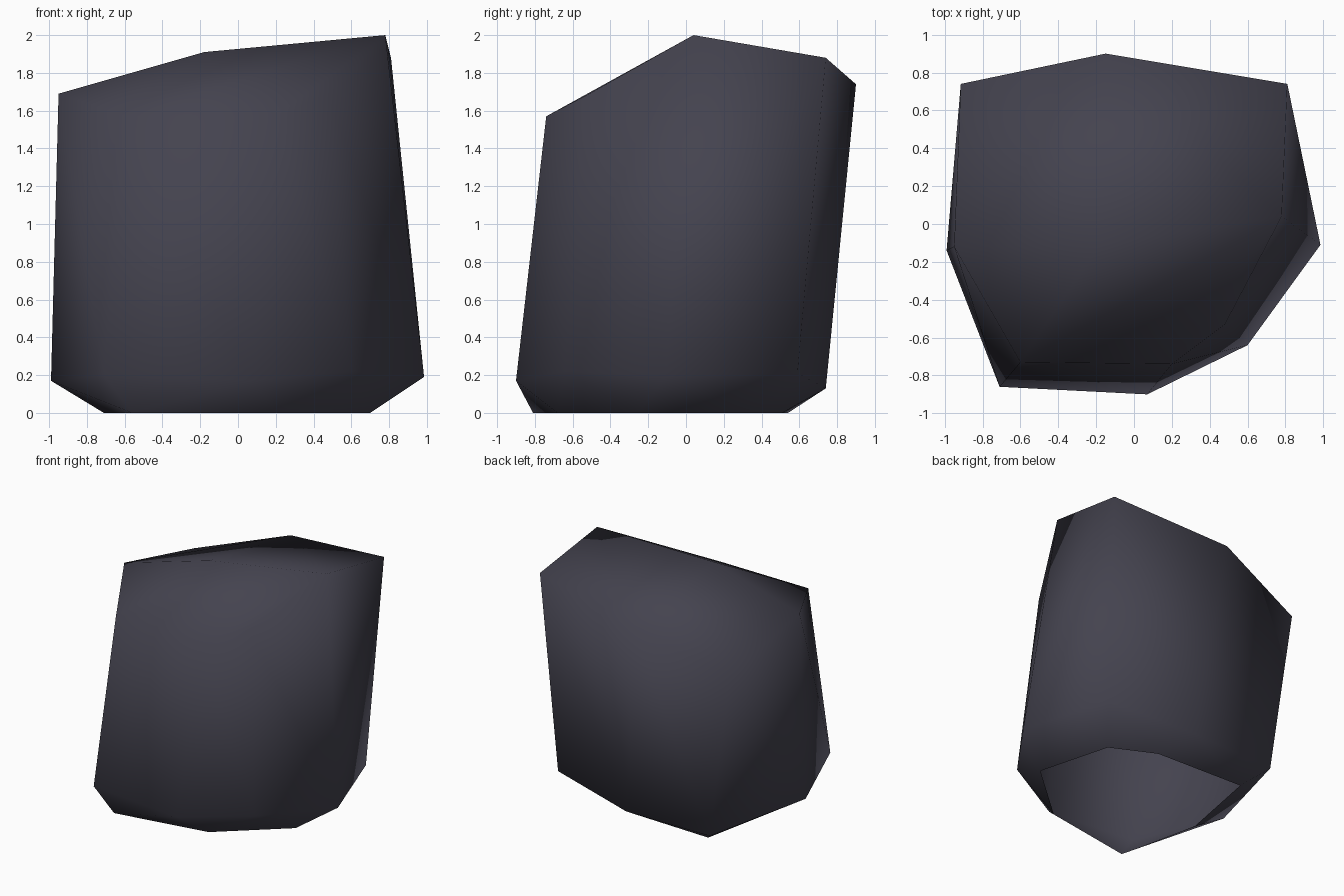
import bpy, bmesh, math

if "Cube" in bpy.data.objects:
    bpy.data.objects.remove(bpy.data.objects["Cube"])

# Corner rings of the boulder, bottom to top
base = [(-0.56, -0.81, 0), (0.21, -0.68, 0), (0.70, -0.25, 0), (0.54, 0.34, 0),
        (0.19, 0.51, 0), (-0.58, 0.54, 0), (-0.71, -0.14, 0)]
lower = [(-0.71, -0.86, 0.20), (0.07, -0.90, 0.17), (0.60, -0.64, 0.22), (0.985, -0.11, 0.19),
         (0.75, 0.59, 0.21), (0.02, 0.74, 0.13), (-0.72, 0.72, 0.12), (-0.99, -0.14, 0.17)]
upper = [(-0.60, -0.73, 1.57), (0.20, -0.74, 1.57), (0.48, -0.53, 1.68), (0.78, 0.04, 2.0),
         (0.81, 0.74, 1.88), (-0.15, 0.90, 1.74), (-0.915, 0.74, 1.49), (-0.95, -0.12, 1.69)]
crown = [(-0.18, -0.11, 1.91)]

# Wrap the corners in a faceted hull
bm = bmesh.new()
for p in base + lower + upper + crown:
    bm.verts.new(p)
bmesh.ops.convex_hull(bm, input=bm.verts)
bmesh.ops.dissolve_limit(bm, angle_limit=math.radians(2), verts=bm.verts, edges=bm.edges)
bmesh.ops.recalc_face_normals(bm, faces=bm.faces)

# Open underside, smooth sides
under = [f for f in bm.faces if all(v.co.z < 0.01 for v in f.verts)]
bmesh.ops.delete(bm, geom=under, context='FACES')
for f in bm.faces:
    f.smooth = True

mesh = bpy.data.meshes.new("boulder")
bm.to_mesh(mesh)
bm.free()
rock = bpy.data.objects.new("boulder", mesh)
bpy.context.collection.objects.link(rock)

# Dark stone colour
stone = bpy.data.materials.new("dark_stone")
stone.diffuse_color = (0.058, 0.056, 0.078, 1)
stone.use_nodes = True
stone.node_tree.nodes["Principled BSDF"].inputs["Base Color"].default_value = stone.diffuse_color
mesh.materials.append(stone)
